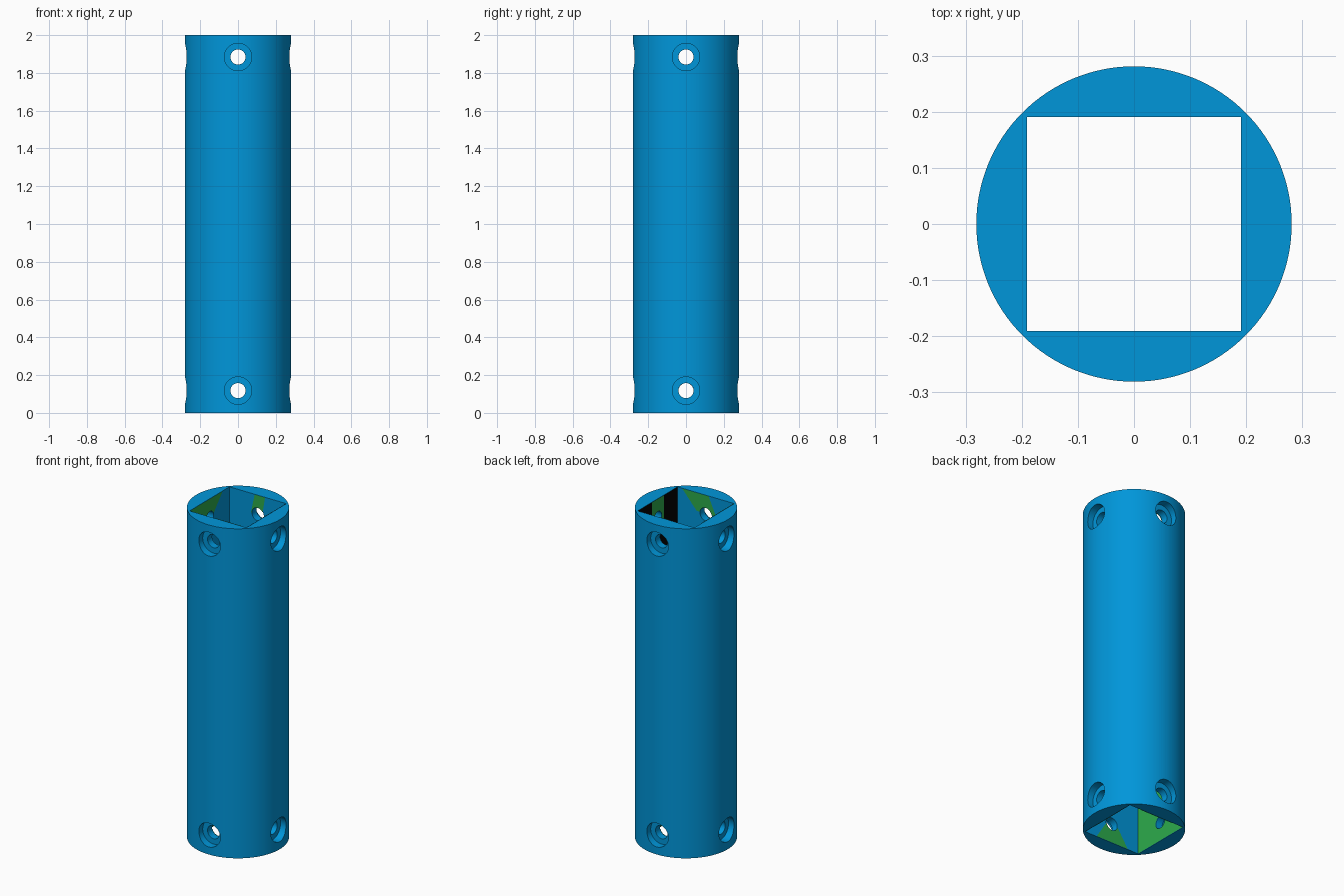
import bpy, bmesh, math
from mathutils import Vector
from mathutils.geometry import delaunay_2d_cdt

if "Cube" in bpy.data.objects:
    bpy.data.objects.remove(bpy.data.objects["Cube"])

R, HALF, H = 0.281, 0.191, 2.0         # outer radius, half bore, height
HOLE_R, BORE_R, BORE_FLOOR = 0.04, 0.0725, 0.235
HOLE_Z = (0.118, 1.884)
PAINT = 0.0015                         # paint plate offset from the bore wall


def material(name, rgb):
    m = bpy.data.materials.new(name)
    m.diffuse_color = (*rgb, 1)
    m.use_nodes = True
    m.node_tree.nodes["Principled BSDF"].inputs["Base Color"].default_value = m.diffuse_color
    return m


blue = material("blue", (0.0, 0.305, 0.70))
green = material("green", (0.026, 0.41, 0.072))
black = material("black", (0.001, 0.001, 0.001))


def cylinder(name, r, depth, loc, rot=(0, 0, 0), n=48):
    bpy.ops.mesh.primitive_cylinder_add(vertices=n, radius=r, depth=depth,
                                        location=loc, rotation=rot)
    bpy.context.object.name = name
    return bpy.context.object


# Solid outer body
body = cylinder("tube", R, H, (0, 0, H / 2), n=128)

# Square bore
bpy.ops.mesh.primitive_cube_add(size=1, location=(0, 0, H / 2))
bore = bpy.context.object
bore.scale = (2 * HALF, 2 * HALF, H + 0.4)
cutters = [bore]

# Through holes and counterbores on four sides, at both ends
for z in HOLE_Z:
    for k in range(4):
        a = k * math.pi / 2
        rot = (0, math.pi / 2, a)
        d = Vector((math.cos(a), math.sin(a), 0))
        up = Vector((0, 0, z))
        cutters.append(cylinder("bolt_hole", HOLE_R, 0.3, d * 0.25 + up, rot))
        cutters.append(cylinder("counterbore", BORE_R, 0.2,
                                d * (BORE_FLOOR + 0.1) + up, rot))

for c in cutters:
    c.hide_render = True
    m = body.modifiers.new("cut", 'BOOLEAN')
    m.operation, m.solver, m.object = 'DIFFERENCE', 'EXACT', c

# Bake the cuts, then drop the cutters
bpy.context.view_layer.update()
deps = bpy.context.evaluated_depsgraph_get()
mesh = bpy.data.meshes.new_from_object(body.evaluated_get(deps))
body.modifiers.clear()
body.data = mesh
for c in cutters:
    bpy.data.objects.remove(c)
mesh.materials.clear()
mesh.materials.append(blue)

bpy.ops.object.select_all(action='DESELECT')
body.select_set(True)
bpy.context.view_layer.objects.active = body
bpy.ops.object.shade_smooth_by_angle(angle=math.radians(30))


def edges_of(area):
    return zip(area, area[1:] + area[:1])


def inside(p, area):
    return all((b[0] - a[0]) * (p[1] - a[1]) - (b[1] - a[1]) * (p[0] - a[0]) > 0
               for a, b in edges_of(area))


def paint(name, axis, side, area, mat, offset):
    """Thin plate on a bore wall, covering a convex (u, z) area minus the holes."""
    pts, edges = [], []
    rings = [area] + [[(HOLE_R * math.cos(t * math.pi / 16),
                        z + HOLE_R * math.sin(t * math.pi / 16))
                       for t in range(32)] for z in HOLE_Z]
    for ring in rings:
        s, n = len(pts), len(ring)
        pts += [Vector(p) for p in ring]
        edges += [(s + i, s + (i + 1) % n) for i in range(n)]
    verts, _, faces, *_ = delaunay_2d_cdt(pts, edges, [], 0, 1e-6)
    bm = bmesh.new()
    bv = []
    for u, z in verts:
        co = Vector((u, u, z))
        co[axis] = side * (HALF - offset)
        bv.append(bm.verts.new(co))
    for f in faces:
        c = sum((verts[i] for i in f), Vector((0, 0))) / len(f)
        in_hole = any(math.hypot(c.x, c.y - z) < HOLE_R * 0.99 for z in HOLE_Z)
        if inside(c, area) and not in_hole:
            face = bm.faces.new([bv[i] for i in f])
            face.normal_update()
            if face.normal[axis] * side > 0:    # face the tube axis
                face.normal_flip()
    bmesh.ops.delete(bm, geom=[v for v in bm.verts if not v.link_faces],
                     context='VERTS')
    me = bpy.data.meshes.new(name)
    bm.to_mesh(me)
    bm.free()
    me.materials.append(mat)
    bpy.context.collection.objects.link(bpy.data.objects.new(name, me))


# Painted areas of the bore walls
W = HALF - 0.0005
foot = [(-0.113, 0), (0.11, 0), (0.035, 0.118), (-0.035, 0.118)]
paint("black_wall", 0, 1, [(-W, 0), (W, 0), (W, H), (-W, H)], black, PAINT)
GREEN = [
    (0, 1, [(-0.057, 1.86), (0.057, 1.86), (0.057, 2), (-0.057, 2)]),
    (0, 1, foot),
    (0, -1, [(-W, 0), (W, 0), (-0.04, 1.884), (-W, 1.884)]),
    (0, -1, [(-W, 1.884), (0.02, 1.884), (0.12, 2), (-W, 2)]),
    (1, 1, [(-0.045, 1.884), (0.03, 1.884), (0.05, 2), (-0.02, 2)]),
    (1, 1, foot),
    (1, -1, [(-0.07, 1.89), (0.06, 1.89), (0.157, 2), (-0.02, 2)]),
    (1, -1, foot),
]
for axis, side, area in GREEN:
    paint("green_patch", axis, side, area, green, PAINT * 2)
